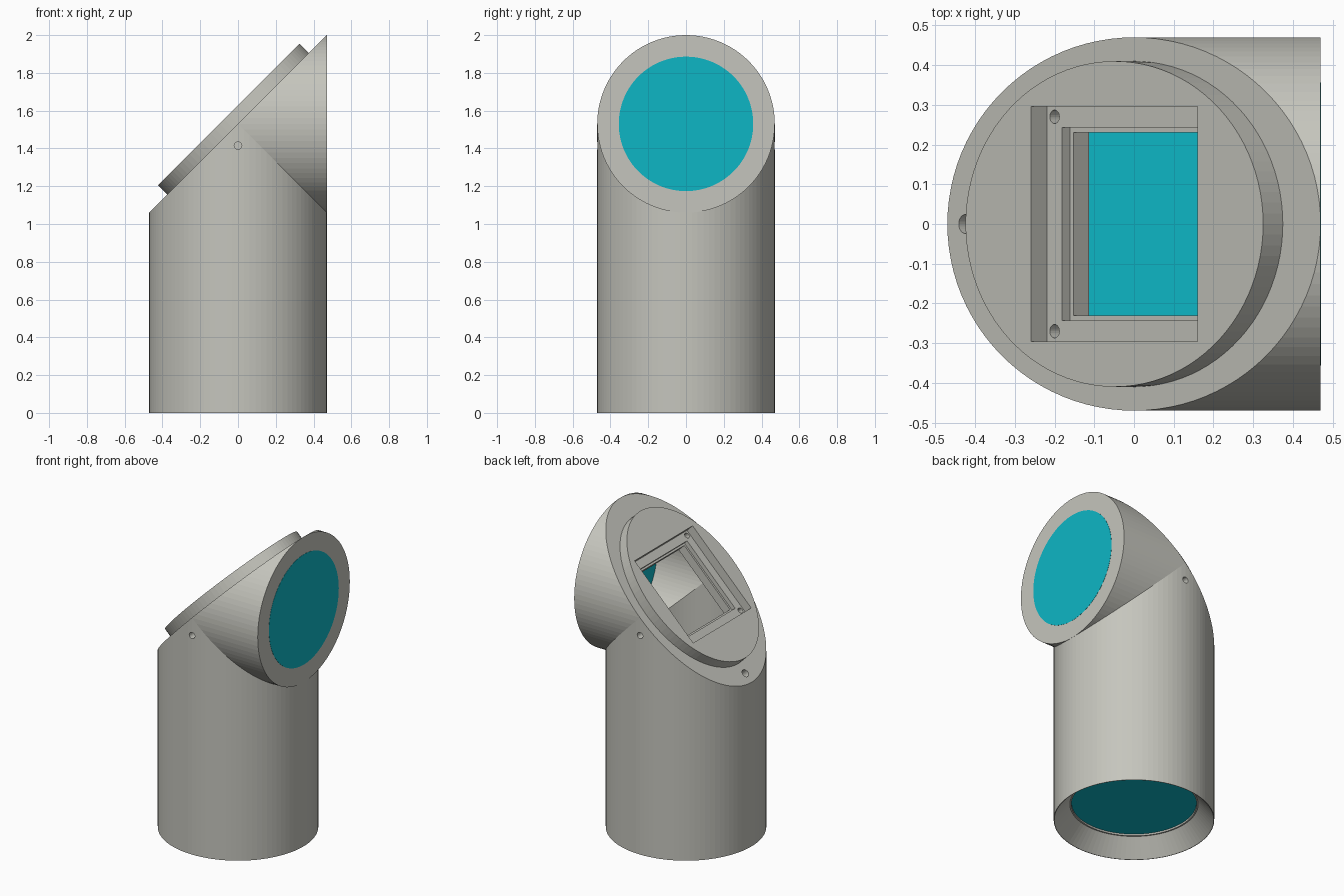
import bpy, bmesh, math
from mathutils import Matrix, Vector

if "Cube" in bpy.data.objects:
    bpy.data.objects.remove(bpy.data.objects["Cube"], do_unlink=True)

SEGS = 96
RADIUS, BORE = 0.47, 0.355
CENTRE = Vector((0, 0, 1.53))                 # where both tube axes meet
# Frame of the sloping face: x runs up the slope, z points outwards
SLOPE = Matrix.Translation(CENTRE) @ Matrix.Rotation(math.radians(-45), 4, 'Y')
UP = Matrix.Identity(4)


def material(name, colour):
    m = bpy.data.materials.new(name)
    m.use_nodes = True
    m.diffuse_color = (*colour, 1)
    m.node_tree.nodes["Principled BSDF"].inputs["Base Color"].default_value = (*colour, 1)
    return m


GREY = material("warm grey", (0.56, 0.56, 0.51))
CYAN = material("cyan glass", (0.004, 0.47, 0.56))


def finish(bm, name, mat=GREY):
    bmesh.ops.recalc_face_normals(bm, faces=bm.faces)
    mesh = bpy.data.meshes.new(name)
    bm.to_mesh(mesh)
    bm.free()
    mesh.materials.append(mat)
    ob = bpy.data.objects.new(name, mesh)
    bpy.context.collection.objects.link(ob)
    return ob


def cylinder(name, r1, r2, low, high, frame=UP, at=(0, 0), scale=(1, 1), mat=GREY, segs=SEGS):
    """Cylinder or cone along the z axis of a frame."""
    bm = bmesh.new()
    place = (frame @ Matrix.Translation((*at, (low + high) / 2))
             @ Matrix.Diagonal((*scale, 1, 1)))
    bmesh.ops.create_cone(bm, cap_ends=True, segments=segs, radius1=r1, radius2=r2,
                          depth=high - low, matrix=place)
    return finish(bm, name, mat)


def box(name, half, low, high):
    """Square block on the sloping face."""
    bm = bmesh.new()
    place = (SLOPE @ Matrix.Translation((0, 0, (low + high) / 2))
             @ Matrix.Diagonal((2 * half, 2 * half, high - low, 1)))
    bmesh.ops.create_cube(bm, size=1, matrix=place)
    return finish(bm, name)


def elbow(name, r, bottom, end, inset):
    """Mitred right-angle tube with its outer corner sliced off."""
    bm = bmesh.new()
    halves = []
    for length in (CENTRE.z - bottom, end):
        start = set(bm.verts)
        rings = []
        for k in range(2):
            ring = []
            for i in range(SEGS):
                a = math.tau * i / SEGS
                x, y = r * math.cos(a), r * math.sin(a)
                z = -length if k == 0 else -x
                # the second half is the first one mirrored in the mitre plane
                p = Vector((x, y, z)) if not halves else Vector((-z, y, -x))
                ring.append(bm.verts.new(p + CENTRE))
            rings.append(ring)
        low, high = rings
        for i in range(SEGS):
            j = (i + 1) % SEGS
            bm.faces.new((low[i], low[j], high[j], high[i]))
        bm.faces.new(low)
        halves.append(set(bm.verts) - start)
    bmesh.ops.remove_doubles(bm, verts=bm.verts, dist=1e-5)
    normal = SLOPE.to_3x3() @ Vector((0, 0, 1))
    bmesh.ops.bisect_plane(bm, geom=bm.verts[:] + bm.edges[:] + bm.faces[:], dist=1e-5,
                           plane_co=CENTRE - normal * inset, plane_no=normal, clear_outer=True)
    bmesh.ops.remove_doubles(bm, verts=bm.verts, dist=1e-5)
    bmesh.ops.holes_fill(bm, edges=[e for e in bm.edges if e.is_boundary], sides=0)
    return finish(bm, name)


def cut(ob, cutters):
    for c in cutters:
        mod = ob.modifiers.new("cut", 'BOOLEAN')
        mod.operation, mod.solver, mod.object = 'DIFFERENCE', 'EXACT', c
    bpy.context.view_layer.update()
    graph = bpy.context.evaluated_depsgraph_get()
    mesh = bpy.data.meshes.new_from_object(ob.evaluated_get(graph))
    ob.modifiers.clear()
    ob.data = mesh


# Main solids
body = elbow("elbow_body", RADIUS, 0, 0.47, 0)
plate = cylinder("mounting_plate", 1, 1, 0, 0.07, SLOPE, scale=(0.53, 0.41))

# Stepped square window and its four screw holes
window = [box("recess_cutter", 0.296, 0.013, 0.2),
          box("step_cutter", 0.243, -0.015, 0.1),
          box("opening_cutter", 0.231, -0.12, 0.05)]
for u in (-0.27, 0.27):
    for v in (-0.27, 0.27):
        window.append(cylinder("screw_cutter", 0.017, 0.017, -0.04, 0.03, SLOPE, (u, v), segs=24))

# Hollow inside, flared base, and pin holes
hollow = [elbow("bore_cutter", BORE, 0.06, 0.49, 0.071),
          cylinder("flare_cutter", 0.468, 0.376, -0.001, 0.105),
          cylinder("seat_cutter", 0.367, 0.367, 0.08, 0.125),
          cylinder("pin_cutter", 0.024, 0.024, -0.06, 0.03, SLOPE, (-0.6, 0), segs=24)]
for side in (-1, 1):
    frame = Matrix.Translation((0, side * RADIUS, 1.415)) @ Matrix.Rotation(math.pi / 2, 4, 'X')
    hollow.append(cylinder("side_pin_cutter", 0.02, 0.02, -0.06, 0.06, frame, segs=24))

cut(body, hollow + window)
cut(plate, window)
for c in hollow + window:
    bpy.data.objects.remove(c, do_unlink=True)

# Glass discs in both tube ends
cylinder("base_glass", 0.366, 0.366, 0.115, 0.124, mat=CYAN)
sideways = Matrix.Translation((0, 0, CENTRE.z)) @ Matrix.Rotation(math.pi / 2, 4, 'Y')
cylinder("end_glass", 0.356, 0.356, 0.455, 0.471, sideways, mat=CYAN)
